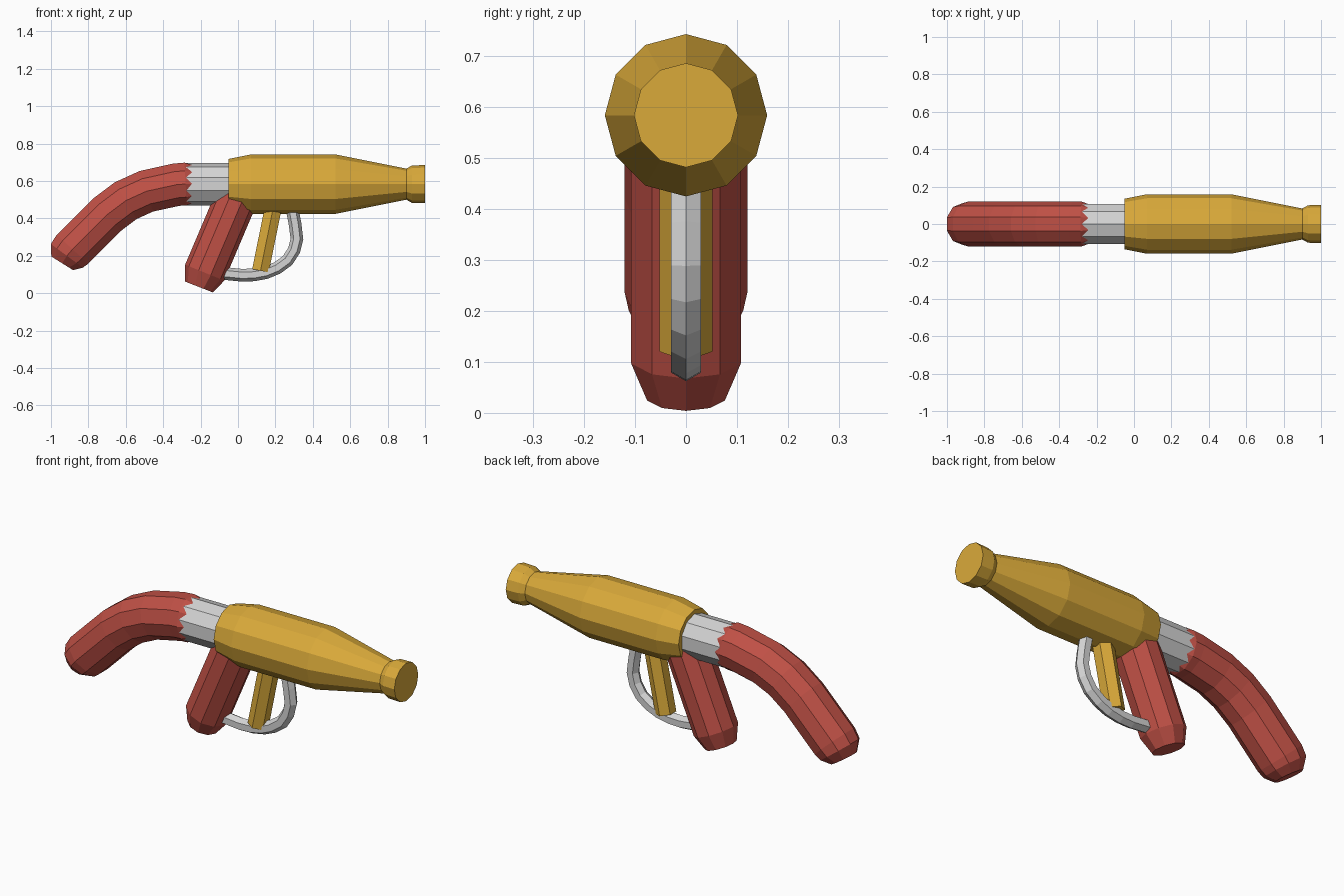
import bpy
import bmesh
from math import sin, cos, tau
from mathutils import Vector

cube = bpy.data.objects.get("Cube")
if cube:
    bpy.data.objects.remove(cube, do_unlink=True)


def make_material(name, rgb):
    mat = bpy.data.materials.new(name)
    mat.use_nodes = True
    color = (*rgb, 1.0)
    mat.diffuse_color = color
    mat.node_tree.nodes["Principled BSDF"].inputs["Base Color"].default_value = color
    return mat


gold = make_material("gold", (0.70, 0.40, 0.042))
red = make_material("red", (0.52, 0.08, 0.06))
grey = make_material("light grey", (0.66, 0.66, 0.66))


def loft(name, stations, sides, mat, turn=0.0):
    """Sweep a polygon through (x, z, radius) stations in the centre plane.
    turn is in fractions of one side; at zero a corner lies in that plane."""
    centres = [Vector((x, 0, z)) for x, z, r in stations]
    last = len(centres) - 1
    bm = bmesh.new()
    rings = []
    for i, (x, z, radius) in enumerate(stations):
        tangent = Vector((0, 0, 0))
        if i > 0:
            tangent += (centres[i] - centres[i - 1]).normalized()
        if i < last:
            tangent += (centres[i + 1] - centres[i]).normalized()
        tangent.normalize()
        across = Vector((0, 1, 0))
        up = tangent.cross(across)
        ring = []
        for k in range(sides):
            a = tau * (k + turn) / sides
            ring.append(bm.verts.new(centres[i] + radius * (cos(a) * up + sin(a) * across)))
        rings.append(ring)
    for a, b in zip(rings, rings[1:]):
        for k in range(sides):
            j = (k + 1) % sides
            bm.faces.new((a[k], a[j], b[j], b[k]))
    bm.faces.new(rings[0])
    bm.faces.new(rings[-1])
    bmesh.ops.recalc_face_normals(bm, faces=bm.faces)
    mesh = bpy.data.meshes.new(name)
    bm.to_mesh(mesh)
    bm.free()
    mesh.materials.append(mat)
    obj = bpy.data.objects.new(name, mesh)
    bpy.context.collection.objects.link(obj)
    return obj


AXIS = 0.583

# Tapered barrel with a flared closed tip
barrel = [(-0.05, 0.135), (0.07, 0.159), (0.52, 0.159),
          (0.90, 0.083), (0.93, 0.10), (1.0, 0.102)]
loft("barrel", [(x, AXIS, r) for x, r in barrel], 12, gold)

# Collar joining the stock and the barrel
loft("collar", [(-0.30, AXIS, 0.113), (0.0, AXIS, 0.113)], 10, grey)

# Curved stock with rounded ends
loft("stock", [(-0.24, 0.585, 0.105), (-0.28, 0.584, 0.12), (-0.33, 0.58, 0.12),
               (-0.49, 0.545, 0.12), (-0.60, 0.495, 0.12), (-0.70, 0.42, 0.12),
               (-0.78, 0.34, 0.12), (-0.885, 0.235, 0.12),
               (-0.915, 0.20, 0.112), (-0.94, 0.16, 0.072)], 10, red, 0.5)

# Slanted hand grip
loft("grip", [(-0.006, 0.515, 0.113), (-0.178, 0.11, 0.113),
              (-0.208, 0.033, 0.08)], 10, red)

# Trigger
loft("trigger", [(0.185, 0.44, 0.052), (0.12, 0.12, 0.052)], 6, gold, 0.5)

# Bent trigger guard
guard = [(0.29, 0.45), (0.305, 0.37), (0.315, 0.29), (0.30, 0.23), (0.265, 0.175),
         (0.21, 0.135), (0.15, 0.11), (0.085, 0.098), (0.02, 0.096), (-0.10, 0.108)]
loft("trigger_guard", [(x, z, 0.034) for x, z in guard], 6, grey)
